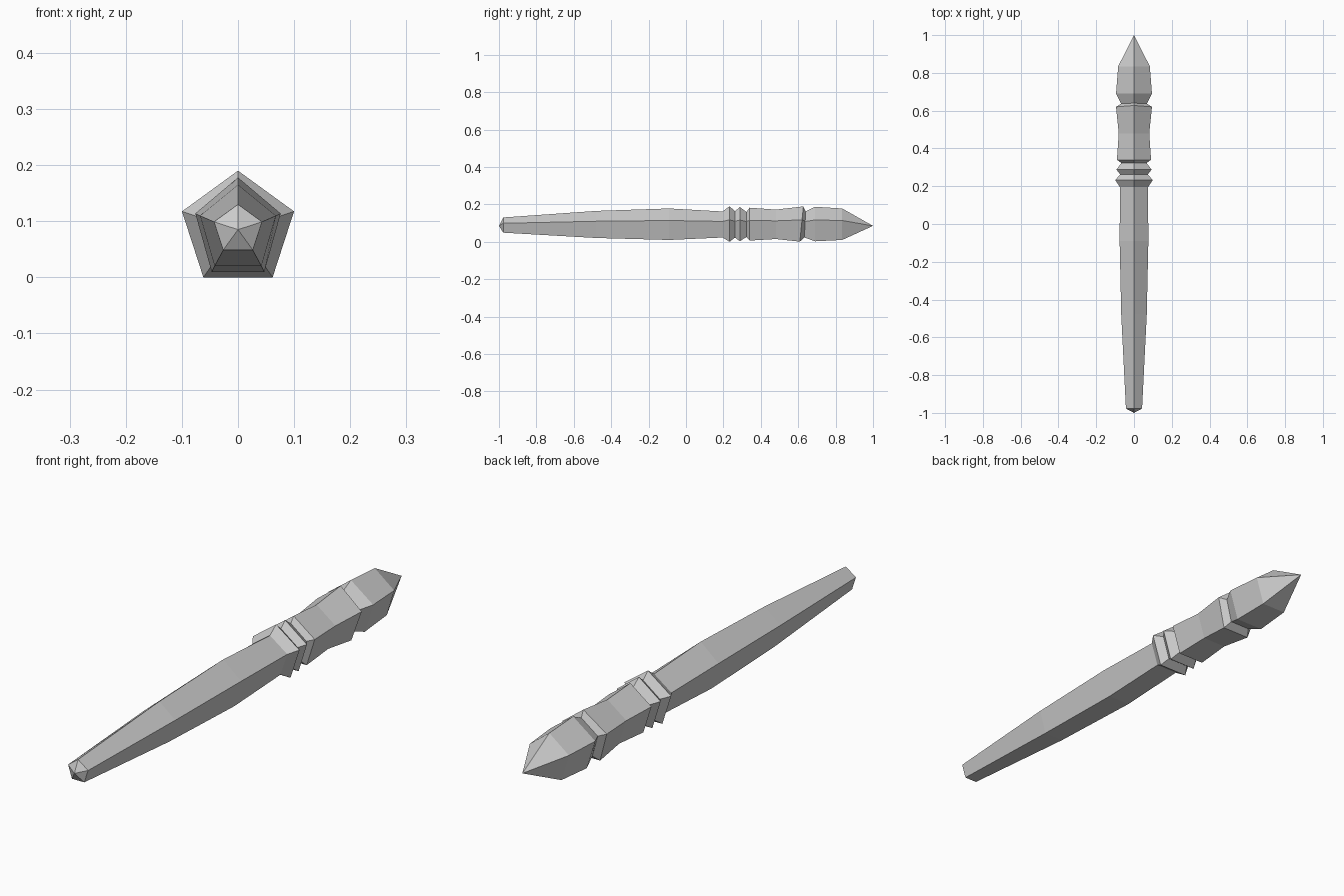
import bpy, bmesh, math

if "Cube" in bpy.data.objects:
    bpy.data.objects.remove(bpy.data.objects["Cube"])

AXIS_Z = 0.085
SIDES = 5

grey = bpy.data.materials.new("plain grey")
grey.use_nodes = True
colour = (0.6, 0.6, 0.6, 1)
grey.diffuse_color = colour
grey.node_tree.nodes["Principled BSDF"].inputs["Base Color"].default_value = colour


def loft(name, stations):
    """Five-sided skin through stations (y, x radius, z radius, tilt); zero radius is a point."""
    bm = bmesh.new()
    rings = []
    for y, rx, rz, tilt in stations:
        ring = []
        for i in range(SIDES if rz else 1):
            a = math.tau * i / SIDES
            z = rz * math.cos(a)
            ring.append(bm.verts.new((rx * math.sin(a), y + tilt * z, AXIS_Z + z)))
        rings.append(ring)
    for a, b in zip(rings, rings[1:]):
        for i in range(SIDES):
            j = (i + 1) % SIDES
            if len(a) == 1:
                bm.faces.new((a[0], b[j], b[i]))
            elif len(b) == 1:
                bm.faces.new((a[i], a[j], b[0]))
            else:
                bm.faces.new((a[i], a[j], b[j], b[i]))
    bmesh.ops.recalc_face_normals(bm, faces=bm.faces)
    # Point the open skins outward
    for f in bm.faces:
        c = f.calc_center_median()
        if f.normal.x * c.x + f.normal.z * (c.z - AXIS_Z) < 0:
            f.normal_flip()
    mesh = bpy.data.meshes.new(name)
    bm.to_mesh(mesh)
    bm.free()
    mesh.materials.append(grey)
    obj = bpy.data.objects.new(name, mesh)
    bpy.context.collection.objects.link(obj)


# Stations shared by neighbouring parts
shaft_end = (0.195, 0.078, 0.077, 0)
collar_end = (0.34, 0.095, 0.097, 0)
grip_end = (0.617, 0.1, 0.104, 0.1)

# Long tapering shaft with a blunt tip
loft("shaft", [(-1, 0, 0, 0), (-0.977, 0.045, 0.045, 0), (-0.48, 0.071, 0.08, 0),
               (-0.09, 0.08, 0.093, 0), shaft_end])

# Two raised rings and the grip shoulder
loft("collar", [shaft_end, (0.233, 0.105, 0.105, 0), (0.262, 0.076, 0.078, 0),
                (0.288, 0.098, 0.101, 0), (0.323, 0.07, 0.074, 0), collar_end])

# Waisted grip
loft("grip", [collar_end, (0.48, 0.085, 0.087, 0), grip_end])

# Pointed pommel with a narrow neck
loft("pommel", [grip_end, (0.636, 0.072, 0.077, 0.05), (0.69, 0.1, 0.102, 0),
                (0.835, 0.088, 0.093, 0), (1, 0, 0, 0)])
